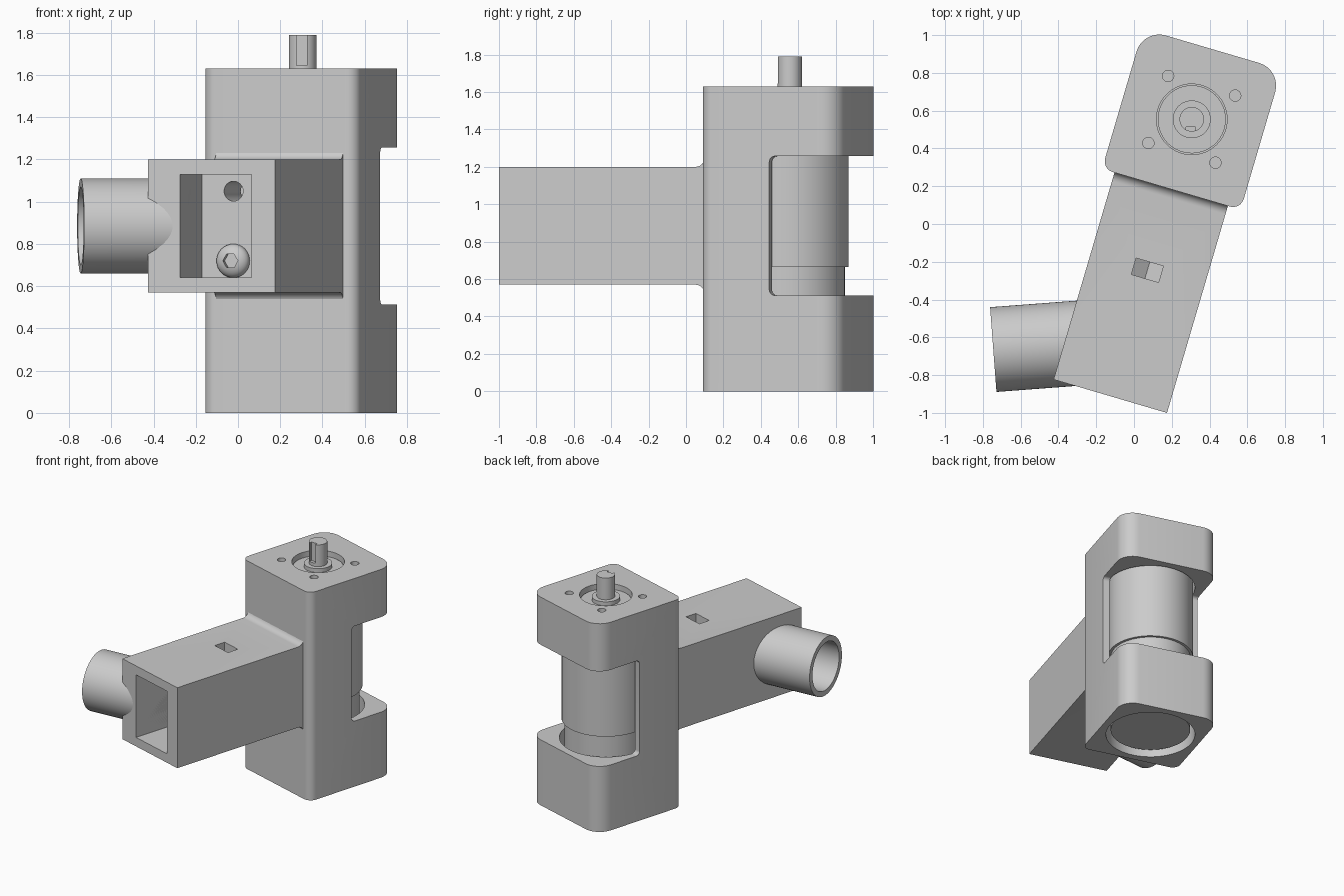
import bpy, bmesh
from math import radians, sin, cos, pi
from mathutils import Matrix, Vector

cube = bpy.data.objects.get("Cube")
if cube:
    bpy.data.objects.remove(cube)

TURN = radians(-16.4)      # whole assembly is turned about z
CU, CV = 0.137, 0.618      # motor axis
ARM_Z = 0.885              # arm centre height

grey = bpy.data.materials.new("grey plastic")
grey.use_nodes = True
grey.diffuse_color = (0.6, 0.6, 0.6, 1)
grey.node_tree.nodes["Principled BSDF"].inputs["Base Color"].default_value = (0.6, 0.6, 0.6, 1)

# Orientations for profiles: extrude along z, along x (profile in y-z), along -y (profile in x-z)
UP = Matrix.Identity(4)
ACROSS = Matrix(((0, 0, 1, 0), (1, 0, 0, 0), (0, 1, 0, 0), (0, 0, 0, 1)))
FORWARD = Matrix.Rotation(pi / 2, 4, 'X')


def finish(name, bm, matrix):
    bm.transform(matrix)
    bmesh.ops.recalc_face_normals(bm, faces=bm.faces)
    mesh = bpy.data.meshes.new(name)
    bm.to_mesh(mesh)
    bm.free()
    mesh.materials.append(grey)
    obj = bpy.data.objects.new(name, mesh)
    bpy.context.collection.objects.link(obj)
    obj.rotation_euler.z = TURN
    return obj


def prism(name, outline, low, high, matrix=UP):
    bm = bmesh.new()
    face = bm.faces.new([bm.verts.new((a, b, low)) for a, b in outline])
    grown = bmesh.ops.extrude_face_region(bm, geom=[face])
    verts = [g for g in grown["geom"] if isinstance(g, bmesh.types.BMVert)]
    bmesh.ops.translate(bm, verts=verts, vec=(0, 0, high - low))
    return finish(name, bm, matrix)


def lathe(name, profile, matrix=UP, steps=64):
    bm = bmesh.new()
    verts = [bm.verts.new((r, 0, h)) for r, h in profile]
    edges = [bm.edges.new(pair) for pair in zip(verts, verts[1:])]
    bmesh.ops.spin(bm, geom=verts + edges, cent=(0, 0, 0), axis=(0, 0, 1),
                   angle=2 * pi, steps=steps, use_merge=True)
    bmesh.ops.remove_doubles(bm, verts=bm.verts, dist=1e-5)
    return finish(name, bm, matrix)


def rod(name, radius, low, high, matrix=UP, steps=64):
    return lathe(name, [(0, low), (radius, low), (radius, high), (0, high)], matrix, steps)


def rect(a0, a1, b0, b1):
    return [(a0, b0), (a1, b0), (a1, b1), (a0, b1)]


def rounded(corners, steps=8):
    """Outline from (a, b, radius) right-angled corners."""
    out = []
    for i, (a, b, r) in enumerate(corners):
        p = Vector((a, b))
        if not r:
            out.append((a, b))
            continue
        d0 = (Vector(corners[i - 1][:2]) - p).normalized() * r
        d1 = (Vector(corners[(i + 1) % len(corners)][:2]) - p).normalized() * r
        for k in range(steps + 1):
            t = k / steps * pi / 2
            q = p + d0 * (1 - sin(t)) + d1 * (1 - cos(t))
            out.append((q.x, q.y))
    return out


def cut(obj, *cutters):
    for c in cutters:
        mod = obj.modifiers.new("cut", 'BOOLEAN')
        mod.operation, mod.solver, mod.object = 'DIFFERENCE', 'EXACT', c
        c.hide_render = True
    bpy.context.view_layer.update()
    graph = bpy.context.evaluated_depsgraph_get()
    mesh = bpy.data.meshes.new_from_object(obj.evaluated_get(graph))
    obj.modifiers.clear()
    obj.data = mesh


def at(u, v, z=0):
    return Matrix.Translation((u, v, z))


axis = at(CU, CV)
tools = []

# Motor housing: rounded block with bore, rear window, top pilot hole and screw holes
housing = prism("motor_housing", rounded([(-0.245, 0.232, 0.06), (0.52, 0.232, 0.06),
                                          (0.52, 1.005, 0.125), (-0.245, 1.005, 0.125)]), 0, 1.63)
window = prism("window_cutter", rounded([(0.617, 0.513, 0.03), (1.2, 0.513, 0),
                                         (1.2, 1.257, 0), (0.617, 1.257, 0.03)]), -0.5, 0.8, ACROSS)
bore = rod("bore_cutter", 0.33, -0.1, 1.45, axis)
pilot = rod("pilot_cutter", 0.187, 1.3, 1.7, axis)
holes = [rod("hole_cutter", 0.03, 1.5, 1.7, at(CU + a, CV + b), 24)
         for a in (-0.185, 0.185) for b in (-0.185, 0.185)]
cut(housing, window, bore, pilot, *holes)
tools += [window, bore, pilot, *holes]

# Motor with stepped body, pilot, boss and keyed shaft
motor = lathe("motor", [(0, 0.04), (0.295, 0.04), (0.295, 0.665), (0.315, 0.665), (0.315, 1.44),
                        (0.18, 1.44), (0.18, 1.59), (0.1, 1.59), (0.1, 1.62), (0.065, 1.62),
                        (0.065, 1.79), (0, 1.79)], axis)
key = prism("key_cutter", rect(-0.03, 0.02, -0.1, -0.04), 1.645, 1.9,
            axis @ Matrix.Rotation(-TURN, 4, 'Z'))
cut(motor, key)
tools.append(key)

# Square arm, flared into the housing above and below
arm = prism("arm", rounded([(-0.91, 0.57, 0), (0.236, 0.57, 0.05), (0.236, 0.5, 0), (0.27, 0.5, 0),
                            (0.27, 1.27, 0), (0.236, 1.27, 0), (0.236, 1.2, 0.05), (-0.91, 1.2, 0)]),
            -0.176, 0.45, ACROSS)
cavity = prism("cavity_cutter", rect(-0.019, 0.335, 0.64, 1.13), 0.54, 1.1, FORWARD)
arm_cutters = [cavity]
for side in (1, -1):
    # Screw bore and nut pocket, mirrored about the arm centre
    arm_cutters.append(rod("screw_bore_cutter", 0.047, 0.05, 0.7,
                           at(CU, 0, ARM_Z + side * 0.165) @ FORWARD, 24))
    pocket = [(CU - 0.075, 0.45), (CU - 0.075, 0.125), (CU, 0.08), (CU + 0.075, 0.125), (CU + 0.075, 0.45)]
    arm_cutters.append(prism("nut_pocket_cutter", [(a, ARM_Z + side * b) for a, b in pocket],
                             0.17, 0.26, FORWARD))
cut(arm, *arm_cutters)
tools += arm_cutters

# Side tube with a blind bore
tube = lathe("side_tube", [(0, 0.3), (0.185, 0.3), (0.185, 0), (0.225, 0), (0.225, 0.58), (0, 0.58)],
             at(-0.527, -0.848, ARM_Z) @ Matrix.Rotation(radians(20.7), 4, 'Z')
             @ Matrix.Rotation(pi / 2, 4, 'Y'))
cut(tube, cavity)

# Button-head screw with a hex socket
place = at(CU, -0.54, ARM_Z - 0.165) @ FORWARD
dome = [(0.08 * cos(k * pi / 16), 0.01 + 0.05 * sin(k * pi / 16)) for k in range(8)]
screw = lathe("screw", [(0, -0.3), (0.044, -0.3), (0.044, 0), (0.08, 0)] + dome + [(0, 0.06)], place, 32)
socket = rod("socket_cutter", 0.037, 0.025, 0.1, place, 6)
cut(screw, socket)
tools.append(socket)

for t in tools:
    bpy.data.objects.remove(t)

# Smooth curved walls, keep the edges crisp
bpy.ops.object.select_all(action='DESELECT')
for obj in (housing, motor, arm, tube, screw):
    obj.select_set(True)
bpy.context.view_layer.objects.active = housing
bpy.ops.object.shade_smooth_by_angle(angle=radians(30))
